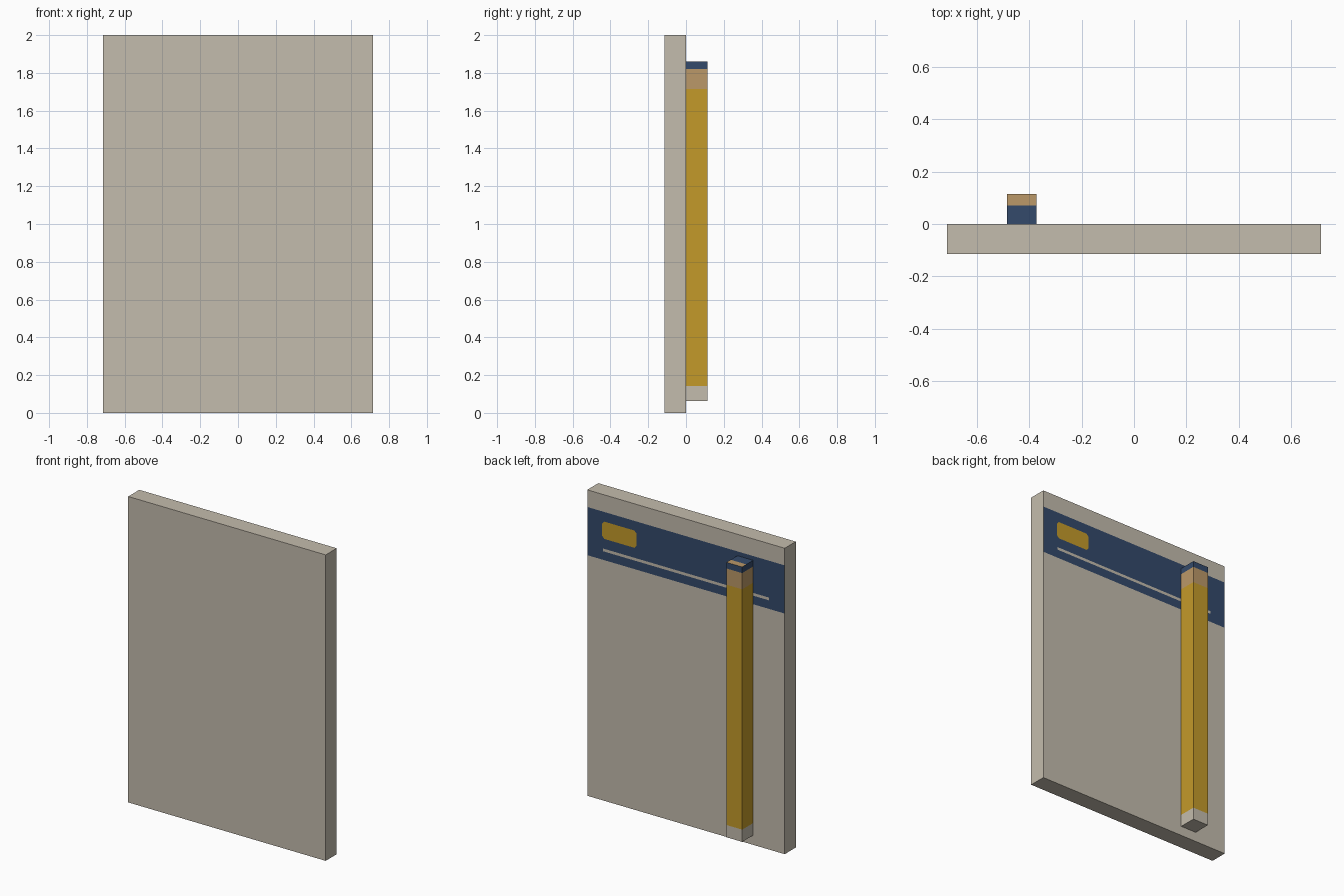
import bpy, bmesh
from mathutils import Vector

cube = bpy.data.objects.get("Cube")
if cube:
    bpy.data.objects.remove(cube, do_unlink=True)


def material(name, hex_colour):
    """Flat material from an sRGB hex string."""
    srgb = [int(hex_colour[i:i + 2], 16) / 255 for i in (0, 2, 4)]
    rgba = [c / 12.92 if c <= 0.04045 else ((c + 0.055) / 1.055) ** 2.4 for c in srgb] + [1.0]
    mat = bpy.data.materials.new(name)
    mat.use_nodes = True
    mat.diffuse_color = rgba
    bsdf = mat.node_tree.nodes["Principled BSDF"]
    bsdf.inputs["Base Color"].default_value = rgba
    bsdf.inputs["Roughness"].default_value = 0.8
    return mat


MATERIALS = [material("warm_grey", "C4BCAD"), material("navy_blue", "344A6B"),
             material("golden_yellow", "C49A2A"), material("light_wood", "BB9868")]
GREY, NAVY, YELLOW, WOOD = range(4)


def box(lo, hi):
    """Closed box between two corners."""
    bm = bmesh.new()
    bmesh.ops.create_cube(bm, size=1)
    lo, hi = Vector(lo), Vector(hi)
    for v in bm.verts:
        v.co = (lo + hi) / 2 + v.co * (hi - lo)
    return bm


def cut(bm, co, normal, faces=None):
    """Slice all faces, or only the given ones, along a plane."""
    faces = list(faces or bm.faces)
    geom = {e for f in faces for e in (*f.verts, *f.edges)} | set(faces)
    bmesh.ops.bisect_plane(bm, geom=list(geom), dist=1e-5, plane_co=co, plane_no=normal)


def finish(bm, name, rule):
    """Colour every face by a rule and make the object."""
    for f in bm.faces:
        f.normal_update()
        f.material_index = rule(f.calc_center_median(), f.normal)
    mesh = bpy.data.meshes.new(name)
    bm.to_mesh(mesh)
    bm.free()
    for mat in MATERIALS:
        mesh.materials.append(mat)
    obj = bpy.data.objects.new(name, mesh)
    bpy.context.collection.objects.link(obj)
    return obj


# Panel, with the header band, label and thin line cut into its back face
BAND = (1.573, 1.888)
LINE_X, LINE_Z = 0.602, (1.629, 1.647)
LABEL_X, LABEL_Z = (0.358, 0.607), (1.712, 1.825)
CHAMFER = 0.016

panel = box((-0.714, -0.114, 0), (0.714, 0, 2))


def back_faces():
    return [f for f in panel.faces if f.normal.y > 0.9]


panel.normal_update()
for z in (*BAND, *LINE_Z, *LABEL_Z):
    cut(panel, (0, 0, z), (0, 0, 1), back_faces())
    panel.normal_update()
for x in (-LINE_X, LINE_X, *LABEL_X):
    cut(panel, (x, 0, 0), (1, 0, 0), back_faces())
    panel.normal_update()


def inside(c, xs, zs):
    return xs[0] < c.x < xs[1] and zs[0] < c.z < zs[1]


# Clipped corners of the label
for sx, x in zip((-1, 1), LABEL_X):
    for sz, z in zip((-1, 1), LABEL_Z):
        label = [f for f in back_faces() if inside(f.calc_center_median(), LABEL_X, LABEL_Z)]
        cut(panel, (x - sx * CHAMFER, 0, z), (sx, 0, sz), label)
        panel.normal_update()


def panel_colour(c, n):
    if n.y < 0.9 or not BAND[0] < c.z < BAND[1]:
        return GREY
    if inside(c, (-LINE_X, LINE_X), LINE_Z):
        return GREY
    if inside(c, LABEL_X, LABEL_Z):
        # the small corner triangles stay band-coloured
        dx = min(c.x - LABEL_X[0], LABEL_X[1] - c.x)
        dz = min(c.z - LABEL_Z[0], LABEL_Z[1] - c.z)
        return YELLOW if dx + dz > CHAMFER else NAVY
    return NAVY


finish(panel, "panel", panel_colour)

# Square pencil-like bar standing off the back face
bar = box((-0.486, 0, 0.063), (-0.372, 0.114, 1.86))
for z in (0.143, 1.714, 1.82):
    cut(bar, (0, 0, z), (0, 0, 1))
bar.normal_update()
cut(bar, (0, 0.07, 0), (0, 1, 0), [f for f in bar.faces if f.normal.z > 0.9])


def bar_colour(c, n):
    if n.z > 0.9:
        return WOOD if c.y > 0.07 else NAVY
    if c.z < 0.143:
        return GREY
    if c.z < 1.714:
        return YELLOW
    return WOOD if c.z < 1.82 else NAVY


finish(bar, "pencil_bar", bar_colour)
